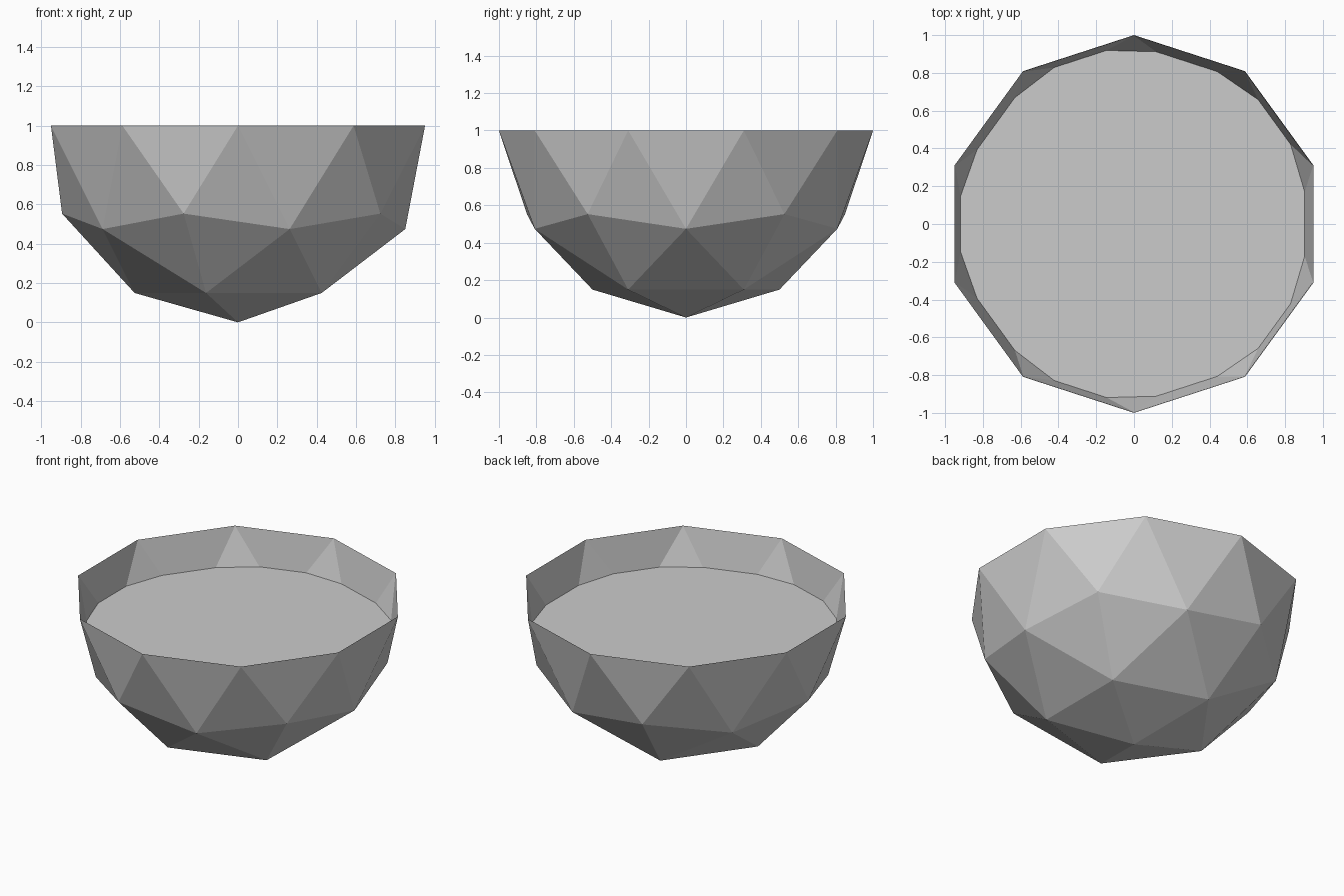
import bpy
import bmesh

RIM_Z = 1.0
FILL_Z = 0.765

cube = bpy.data.objects.get("Cube")
if cube:
    bpy.data.objects.remove(cube, do_unlink=True)

grey = bpy.data.materials.new("plain_grey")
grey.use_nodes = True
colour = (0.6, 0.6, 0.6, 1.0)
grey.diffuse_color = colour
grey.node_tree.nodes["Principled BSDF"].inputs["Base Color"].default_value = colour


def cut(bm, z, above=False, below=False):
    """Slice at height z, removing the chosen side."""
    geom = bm.verts[:] + bm.edges[:] + bm.faces[:]
    bmesh.ops.bisect_plane(bm, geom=geom, dist=1e-4, plane_co=(0, 0, z),
                           plane_no=(0, 0, 1), clear_outer=above, clear_inner=below)


def half_ball():
    """Faceted lower half of a ball, standing on its tip."""
    bm = bmesh.new()
    bmesh.ops.create_icosphere(bm, subdivisions=2, radius=1.0)
    bmesh.ops.translate(bm, vec=(0, 0, RIM_Z), verts=bm.verts)
    cut(bm, RIM_Z, above=True)
    return bm


def finish(bm, name):
    mesh = bpy.data.meshes.new(name)
    bm.to_mesh(mesh)
    bm.free()
    mesh.materials.append(grey)
    obj = bpy.data.objects.new(name, mesh)
    bpy.context.collection.objects.link(obj)
    return obj


# Outer faceted shell
finish(half_ball(), "bowl_shell")

# Inner wall, facing inwards, above the fill
bm = half_ball()
cut(bm, FILL_Z, below=True)
bmesh.ops.scale(bm, vec=(0.997, 0.997, 1), verts=bm.verts)
bmesh.ops.reverse_faces(bm, faces=bm.faces)
finish(bm, "inner_wall")

# Flat surface closing the bowl below the rim
bm = half_ball()
cut(bm, FILL_Z, above=True)
rim = [e for e in bm.edges if e.is_boundary]
cap = bmesh.ops.contextual_create(bm, geom=rim)["faces"]
bmesh.ops.delete(bm, geom=[f for f in bm.faces if f not in cap], context="FACES")
for face in bm.faces:
    face.normal_update()
    if face.normal.z < 0:
        face.normal_flip()
finish(bm, "fill_surface")
